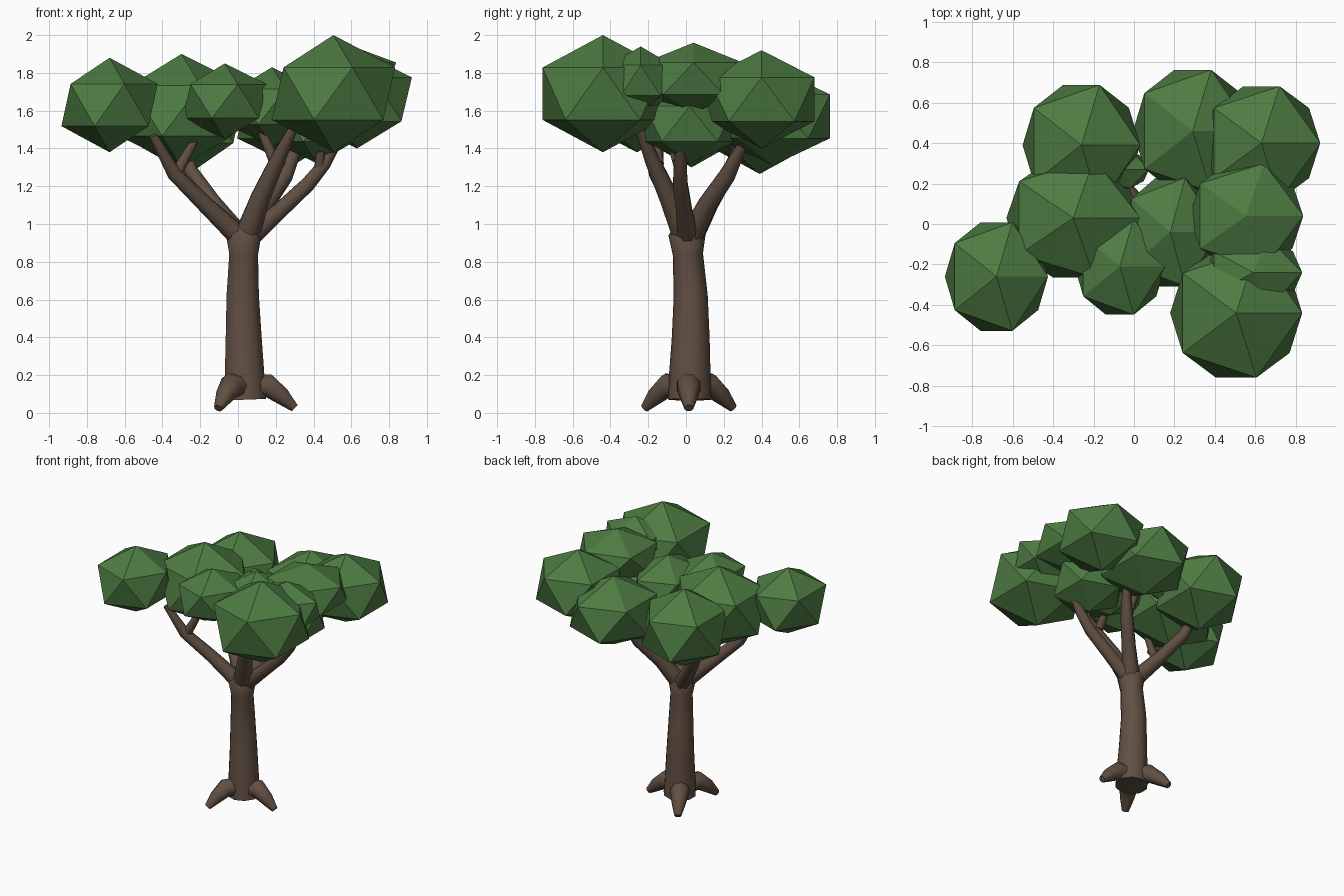
import bpy, bmesh, math
from mathutils import Vector

cube = bpy.data.objects.get("Cube")
if cube:
    bpy.data.objects.remove(cube)


def material(name, rgb):
    mat = bpy.data.materials.new(name)
    mat.use_nodes = True
    mat.diffuse_color = (*rgb, 1)
    bsdf = mat.node_tree.nodes["Principled BSDF"]
    bsdf.inputs["Base Color"].default_value = (*rgb, 1)
    bsdf.inputs["Roughness"].default_value = 0.9
    return mat


bark = material("brown_bark", (0.12, 0.079, 0.055))
leaf = material("green_leaves", (0.075, 0.2, 0.055))


def finish(name, bm, mat, smooth):
    mesh = bpy.data.meshes.new(name)
    bmesh.ops.recalc_face_normals(bm, faces=bm.faces)
    bm.to_mesh(mesh)
    bm.free()
    mesh.materials.append(mat)
    obj = bpy.data.objects.new(name, mesh)
    bpy.context.collection.objects.link(obj)
    if smooth:
        bpy.ops.object.select_all(action="DESELECT")
        obj.select_set(True)
        bpy.context.view_layer.objects.active = obj
        bpy.ops.object.shade_smooth_by_angle(angle=math.radians(50))
    return obj


def tube(name, points, sides=8):
    """Tapered tube through (x, y, z, radius) points, capped at both ends."""
    bm = bmesh.new()
    path = [Vector(p[:3]) for p in points]
    rings = []
    for i, p in enumerate(path):
        along = path[min(i + 1, len(path) - 1)] - path[max(i - 1, 0)]
        turn = Vector((0, 0, 1)).rotation_difference(along.normalized())
        ring = []
        for k in range(sides):
            a = math.tau * (k + 0.5) / sides
            offset = Vector((math.cos(a), math.sin(a), 0)) * points[i][3]
            ring.append(bm.verts.new(p + turn @ offset))
        rings.append(ring)
    for low, high in zip(rings, rings[1:]):
        for k in range(sides):
            n = (k + 1) % sides
            bm.faces.new((low[k], low[n], high[n], high[k]))
    bm.faces.new(rings[0][::-1])
    bm.faces.new(rings[-1])
    return finish(name, bm, bark, True)


# Trunk, flaring where the branches start
tube("trunk", [(.04, .02, .07, .115), (.035, .02, .2, .11), (.03, .025, .4, .1),
               (.025, .025, .62, .09), (.03, .01, .84, .08), (.03, .005, .94, .098),
               (.03, .01, 1.0, .06)], 10)

# Three roots spread evenly around the trunk
for i in range(3):
    a = math.tau * i / 3
    profile = [(.04, .135, .068), (.13, .145, .066), (.2, .09, .05), (.27, .025, .024)]
    tube(f"root_{i + 1}", [(.03 + d * math.cos(a), .015 + d * math.sin(a), z, r)
                           for d, z, r in profile], 8)

# Main branches and their forks
tube("branch_front_right", [(.02, .0, .92, .06), (-.17, -.07, 1.1, .046),
                            (-.34, -.16, 1.27, .04), (-.45, -.22, 1.47, .024)])
tube("fork_front_right", [(-.33, -.15, 1.26, .035), (-.23, -.14, 1.44, .022)])
tube("branch_front", [(.04, .0, .92, .07), (.12, -.09, 1.14, .055),
                      (.21, -.18, 1.34, .042), (.3, -.25, 1.52, .025)])
tube("fork_front", [(.2, -.15, 1.32, .035), (.12, -.16, 1.5, .022)])
tube("branch_left", [(.05, .01, .92, .06), (.22, -.01, 1.07, .046),
                     (.37, -.03, 1.21, .042), (.46, -.03, 1.32, .036),
                     (.53, -.03, 1.44, .025)])
tube("fork_left", [(.43, -.03, 1.28, .03), (.44, -.08, 1.43, .022)])
tube("branch_back_left", [(.04, .02, .92, .065), (.14, .11, 1.1, .052),
                          (.25, .22, 1.26, .046), (.32, .3, 1.42, .028)])
tube("fork_back_left", [(.24, .21, 1.25, .035), (.22, .28, 1.42, .022)])
tube("branch_back_right", [(.02, .03, .92, .06), (-.13, .13, 1.11, .046),
                           (-.25, .23, 1.28, .04), (-.31, .3, 1.46, .026)])

# Faceted leaf clumps: centre and radii
clumps = {
    "outer_right": (-.68, -.26, 1.63, .285, .315, .25),
    "front_left": (.505, -.44, 1.69, .365, .375, .31),
    "front_middle": (-.07, -.21, 1.65, .25, .28, .2),
    "middle_right": (-.3, .03, 1.6, .37, .345, .3),
    "back_right": (-.26, .39, 1.56, .325, .35, .295),
    "back_left": (.63, .4, 1.66, .325, .33, .26),
    "middle_left": (.555, .04, 1.77, .315, .305, .19),
    "lower_left": (.42, .02, 1.53, .27, .28, .21),
    "back_middle": (.29, .46, 1.57, .33, .355, .26),
    "centre": (.18, -.04, 1.62, .265, .315, .21),
    "inner_left": (.59, -.24, 1.76, .27, .2, .18),
    "inner_back": (-.06, .27, 1.57, .15, .11, .11),
}
for name, (x, y, z, rx, ry, rz) in clumps.items():
    bm = bmesh.new()
    bmesh.ops.create_icosphere(bm, subdivisions=1, radius=1)
    bmesh.ops.scale(bm, vec=(rx, ry, rz), verts=bm.verts)
    bmesh.ops.translate(bm, vec=(x, y, z), verts=bm.verts)
    finish("leaves_" + name, bm, leaf, False)
